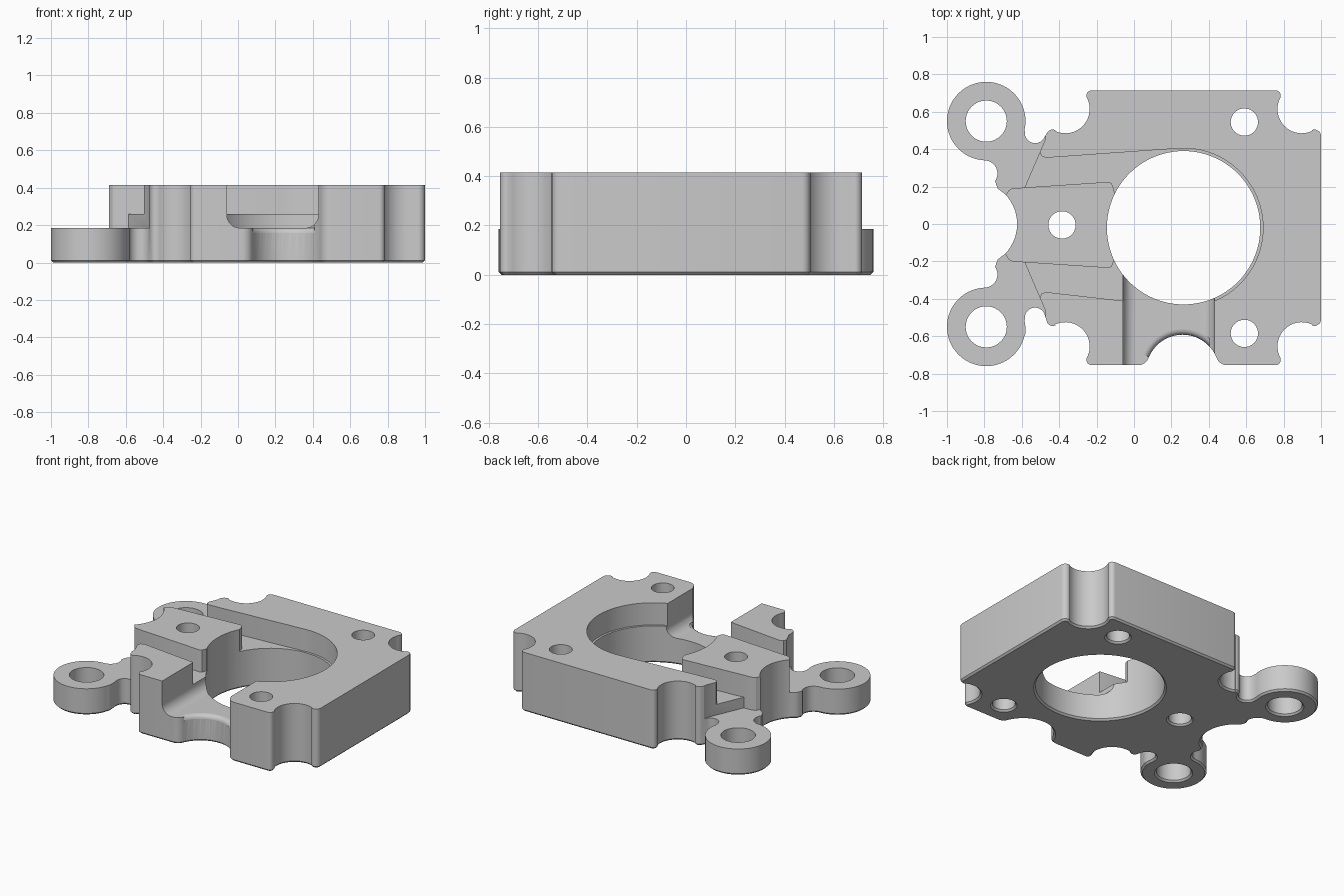
import bpy, bmesh, math
from mathutils import Matrix

if "Cube" in bpy.data.objects:
    bpy.data.objects.remove(bpy.data.objects["Cube"], do_unlink=True)

TOP, EAR, FLOOR, CHAMFER = 0.415, 0.185, 0.26, 0.012
CX, CY, HALF = 0.265, -0.02, 0.735      # centre and half width of the square body

metal = bpy.data.materials.new("plain grey metal")
metal.use_nodes = True
grey = (0.59, 0.59, 0.59, 1)
metal.diffuse_color = grey
metal.node_tree.nodes["Principled BSDF"].inputs["Base Color"].default_value = grey


def arc(cx, cy, r, a0, a1, n=10):
    angles = [math.radians(a0 + (a1 - a0) * i / n) for i in range(n + 1)]
    return [(cx + r * math.cos(a), cy + r * math.sin(a)) for a in angles]


def flip_y(pts, axis=0):
    return [(x, 2 * axis - y) for x, y in reversed(pts)]


def flip_x(pts, axis):
    return [(2 * axis - x, y) for x, y in reversed(pts)]


def link(name, bm):
    bmesh.ops.recalc_face_normals(bm, faces=bm.faces)
    mesh = bpy.data.meshes.new(name)
    bm.to_mesh(mesh)
    bm.free()
    mesh.materials.append(metal)
    ob = bpy.data.objects.new(name, mesh)
    bpy.context.collection.objects.link(ob)
    return ob


def loft(name, rings, matrix=Matrix()):
    """Closed solid through matching rings of points, capped at both ends."""
    bm = bmesh.new()
    loops = [[bm.verts.new(p) for p in ring] for ring in rings]
    for low, high in zip(loops, loops[1:]):
        for i in range(len(low)):
            j = (i + 1) % len(low)
            bm.faces.new((low[i], low[j], high[j], high[i]))
    bm.faces.new(loops[0])
    bm.faces.new(loops[-1])
    bm.transform(matrix)
    return link(name, bm)


def prism(name, pts, z0, z1, matrix=Matrix()):
    return loft(name, [[(x, y, z) for x, y in pts] for z in (z0, z1)], matrix)


def inset(pts, d):
    """Move a counter-clockwise outline inward by d."""
    out = []
    for i, (x, y) in enumerate(pts):
        (ax, ay), (bx, by) = pts[i - 1], pts[(i + 1) % len(pts)]
        length = math.hypot(bx - ax, by - ay)
        out.append((x - d * (by - ay) / length, y + d * (bx - ax) / length))
    return out


def bore(name, x, y, r, n=40):
    """Round cutter that flares at the bottom face."""
    return loft(name, [[(px, py, z) for px, py in arc(x, y, rad, 0, 360, n)[:-1]]
                       for z, rad in ((-0.02, r + CHAMFER + 0.02), (CHAMFER, r), (0.6, r))])


def cut(target, cutter):
    cutter.hide_render = True
    mod = target.modifiers.new("cut", 'BOOLEAN')
    mod.operation, mod.solver, mod.object = 'DIFFERENCE', 'EXACT', cutter
    bpy.context.view_layer.objects.active = target
    bpy.ops.object.modifier_apply(modifier=mod.name)
    bpy.data.objects.remove(cutter, do_unlink=True)


# Scalloped corners of the square body
corner = (arc(CX + HALF - 0.035, CY + 0.49, 0.035, 0, 115, 6)
          + arc(CX + 0.632, CY + 0.635, 0.13, -65, -210, 16)
          + arc(CX + HALF - 0.245, CY + HALF - 0.03, 0.03, 0, 90, 6)[1:])
back_left = flip_x(corner, CX)[:-2]

# Ear with its necks, then the hollow between the two ears
ear_x, ear_y = -0.79, 0.55
ear = (arc(-0.529, 0.487, 0.055, -30, -170, 10)
       + arc(ear_x, ear_y, 0.21, -12, 268, 44)
       + arc(-0.80, 0.27, 0.07, 85, -35, 10)
       + [(-0.735, 0.205), (-0.728, 0.19), (-0.712, 0.176)])
hollow = arc(-0.855, 0, 0.23, 45, -45, 14)
front_ear = [(x, y - 0.015 if x > -0.585 else y) for x, y in flip_y(ear)]

# Front hollow with rounded lips
lip = arc(0.022, CY - HALF + 0.06, 0.06, 270, 339, 8)
front = lip + arc(0.26, -0.787, 0.195, 159, 21, 24)[1:-1] + flip_x(lip, 0.26)

# Body with a chamfered bottom edge
outline = (corner + back_left + ear + hollow + front_ear
           + flip_y(back_left, CY) + front + flip_y(corner, CY))
body = loft("mounting_block", [[(x, y, z) for x, y in pts] for pts, z in
                               ((inset(outline, CHAMFER), 0), (outline, CHAMFER), (outline, TOP))])


def pad_y(x):
    return 0.195 + 0.067 * (x + 0.585)


# Main and screw bores
cut(body, bore("main_bore", CX, CY, 0.41, 96))
for x, y, r in ((0.59, 0.545, 0.073), (0.59, -0.585, 0.073), (-0.385, -0.005, 0.073),
                (ear_x, ear_y, 0.11), (ear_x, -ear_y, 0.11)):
    cut(body, bore("screw_bore", x, y, r))

# Lower the ears
step = [(-1.1, 0.9), (-0.473, 0.9), (-0.473, 0.455), (-0.585, pad_y(-0.585)),
        (-0.65, pad_y(-0.65)), (-0.67, 0.18), (-0.685, 0.155), (-0.72, 0.12), (-1.1, 0.12)]
cut(body, prism("ear_step_back", step, EAR, 0.6))
cut(body, prism("ear_step_front", flip_y(step, -0.005), EAR, 0.6))

# Pocket floor around the central pad and the ledge round the main bore
wall = [(-0.6, 0.41), (-0.55, 0.405), (-0.503, 0.385), (-0.495, 0.363), (-0.47, 0.354)]
pad = [(-0.1, 0.15), (-0.112, 0.2), (-0.12, 0.218), (-0.135, pad_y(-0.135)), (-0.6, pad_y(-0.6))]
pocket = (wall + arc(CX, CY, 0.425, 95, -97, 64) + flip_y(wall, -0.005)
          + flip_y(pad, -0.005) + [(0.1, -0.1), (0.1, 0.1)] + pad)
cut(body, prism("pocket", pocket, FLOOR, 0.6))

# Front channel with rounded floor corners
channel = (arc(0.01, EAR + 0.07, 0.07, 180, 270, 8) + arc(0.36, EAR + 0.07, 0.07, 270, 360, 8)
           + [(0.43, 0.6), (-0.06, 0.6)])
cut(body, prism("front_channel", channel, 0.1, 1, Matrix.Rotation(math.pi / 2, 4, 'X')))

# Round the channel floor where it meets the front hollow
rim = [(0.15, 0.157)] + arc(0.225, 0.155, 0.03, 176, 90, 6) + [(0.225, 0.2), (0.15, 0.2)]
sweep = [math.radians(157 - 117 * i / 30) for i in range(31)]
cut(body, loft("channel_rim", [[(0.26 + r * math.cos(a), -0.787 + r * math.sin(a), z)
                                for r, z in rim] for a in sweep]))

bpy.ops.object.select_all(action='DESELECT')
body.select_set(True)
bpy.context.view_layer.objects.active = body
bpy.ops.object.shade_smooth_by_angle(angle=math.radians(30))
